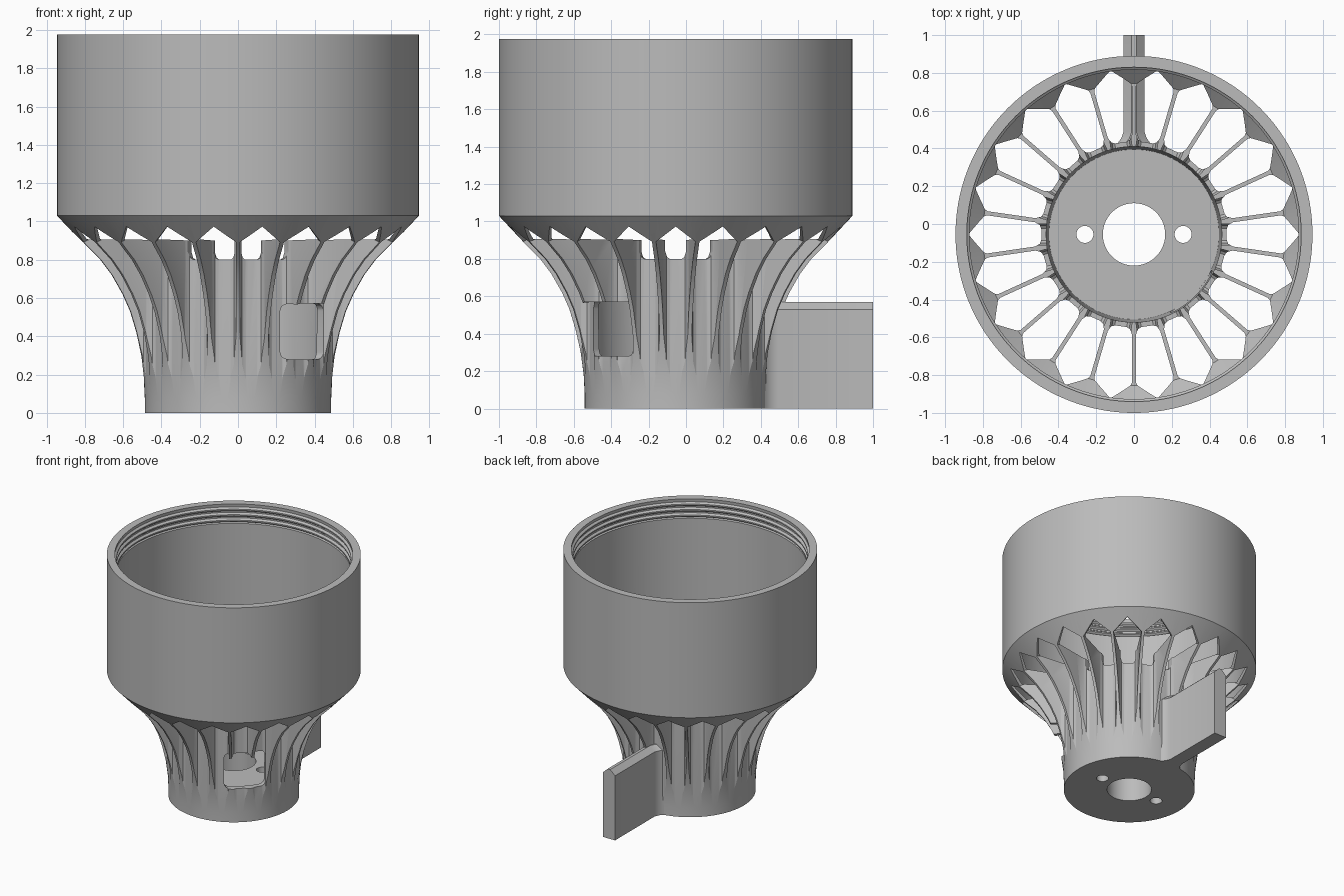
import bpy, bmesh, math
from mathutils import Matrix, Vector

if "Cube" in bpy.data.objects:
    bpy.data.objects.remove(bpy.data.objects["Cube"], do_unlink=True)

RIBS = 22
SEGMENTS = RIBS * 8
CENTRE = Vector((0, -0.055, 0))
STEP = math.tau / RIBS

grey = bpy.data.materials.new("plain_grey")
grey.use_nodes = True
grey.diffuse_color = (0.5, 0.5, 0.5, 1)
grey.node_tree.nodes["Principled BSDF"].inputs["Base Color"].default_value = (0.5, 0.5, 0.5, 1)


def make_object(name, bm):
    bmesh.ops.recalc_face_normals(bm, faces=bm.faces)
    mesh = bpy.data.meshes.new(name)
    bm.to_mesh(mesh)
    bm.free()
    mesh.materials.append(grey)
    obj = bpy.data.objects.new(name, mesh)
    bpy.context.collection.objects.link(obj)
    return obj


def loft(bm, rings, closed=False):
    """Skin a list of point rings, capping the ends unless closed."""
    rows = [[bm.verts.new(p) for p in ring] for ring in rings]
    n = len(rows[0])
    for i in range(len(rows) if closed else len(rows) - 1):
        a, b = rows[i], rows[(i + 1) % len(rows)]
        for j in range(n):
            bm.faces.new((a[j], a[(j + 1) % n], b[(j + 1) % n], b[j]))
    if not closed:
        bm.faces.new(rows[0])
        bm.faces.new(rows[-1])


def hull(bm, points, angle):
    """Convex solid placed around the vertical axis of the body."""
    turn = Matrix.Rotation(angle, 3, "Z")
    verts = [bm.verts.new(turn @ Vector(p) + CENTRE) for p in points]
    bmesh.ops.convex_hull(bm, input=verts)


def mirrored(points):
    return points + [(x, -y, z) for x, y, z in points]


def half_gap(r):
    """Half the open width between two ribs at radius r."""
    return r * math.tan(STEP / 2) - 0.011


def roof(r):
    """Height of the gable ridge at radius r."""
    return 0.975 + 0.3 * (0.885 - r)


# Revolved body: flared outside, cylinder, threaded mouth, funnel, cup, floor
profile = [(0.165, 0), (0.487, 0), (0.487, 0.08), (0.492, 0.18), (0.508, 0.3),
           (0.535, 0.42), (0.568, 0.53), (0.608, 0.62), (0.665, 0.72),
           (0.725, 0.8), (0.8, 0.875), (0.945, 1.03), (0.945, 1.975), (0.885, 1.975)]
for k in range(3):
    z = 1.95 - 0.045 * k
    profile += [(0.888, z), (0.872, z - 0.012), (0.872, z - 0.022), (0.888, z - 0.034)]
profile += [(0.876, 1.82), (0.874, 0.975), (0.8, 0.907), (0.465, 0.9),
            (0.465, 0.8), (0.45, 0.275), (0.165, 0.275)]
bm = bmesh.new()
rings = []
for s in range(SEGMENTS):
    a = math.tau * s / SEGMENTS + STEP / 4
    rings.append([Vector((r * math.cos(a), r * math.sin(a), z)) + CENTRE for r, z in profile])
loft(bm, rings, closed=True)
body = make_object("ribbed_body", bm)

# Cutter: gabled pockets between the ribs, with rounded inner corners
angles = [math.pi / 2 + STEP * (i + 0.5) for i in range(RIBS)]
bm = bmesh.new()
for a in angles:
    pts = []
    for r, inset in ((0.491, 0.03), (0.499, 0.011), (0.525, 0), (1.1, 0)):
        w = half_gap(r) - inset
        pts += [(r, w, 0.06), (r, w, roof(r) - w)]
    for r in (0.491, 1.1):
        pts.append((r, 0, roof(r)))
    hull(bm, mirrored(pts), a)
pockets = make_object("pocket_cutter", bm)

# Cutter: round-bottomed windows through the cup rim
bm = bmesh.new()
for a in angles:
    pts = []
    for r in (0.4, 0.53):
        w = 0.056
        pts += [(r, w - 0.024, 0.8), (r, w - 0.01, 0.81), (r, w, 0.84), (r, w, 0.93)]
    hull(bm, mirrored(pts), a)
windows = make_object("window_cutter", bm)

# Cutter: side port with rounded corners, and two screw holes in the floor
bm = bmesh.new()
pts = []
for r in (0.25, 0.9):
    for cz, sign in ((0.32, -1), (0.53, 1)):
        for k in range(7):
            t = math.pi / 2 * k / 6
            pts.append((r, 0.115 + 0.04 * math.cos(t), cz + sign * 0.04 * math.sin(t)))
hull(bm, mirrored(pts), -math.pi / 4)
for side in (-1, 1):
    pts = []
    for k in range(32):
        t = math.tau * k / 32
        for z in (-0.1, 0.277):
            pts.append((side * 0.26 + 0.045 * math.cos(t), 0.045 * math.sin(t), z))
    hull(bm, pts, 0)
ports = make_object("port_cutter", bm)

cutters = (pockets, windows, ports)
for cutter in cutters:
    cutter.hide_render = True
    mod = body.modifiers.new(cutter.name, "BOOLEAN")
    mod.operation = "DIFFERENCE"
    mod.solver = "EXACT"
    mod.object = cutter

# Bake the cuts and drop the cutters
graph = bpy.context.evaluated_depsgraph_get()
graph.update()
baked = bpy.data.meshes.new_from_object(body.evaluated_get(graph))
body.modifiers.clear()
body.data = baked
for cutter in cutters:
    bpy.data.objects.remove(cutter, do_unlink=True)

# Rear fin with a flared root and chamfered top
bm = bmesh.new()
sections = [(0.41, 0.11), (0.43, 0.085), (0.455, 0.067), (0.49, 0.055), (1.0, 0.055)]
rings = []
for y, w in sections:
    rings.append([(-w, y, 0), (w, y, 0), (w, y, 0.53), (w - 0.043, y, 0.57),
                  (0.043 - w, y, 0.57), (-w, y, 0.53)])
loft(bm, rings)
fin = make_object("rear_fin", bm)

# Smooth shading with sharp edges kept
bpy.ops.object.select_all(action="DESELECT")
for obj in (body, fin):
    obj.select_set(True)
bpy.context.view_layer.objects.active = body
bpy.ops.object.shade_smooth_by_angle(angle=math.radians(25))
